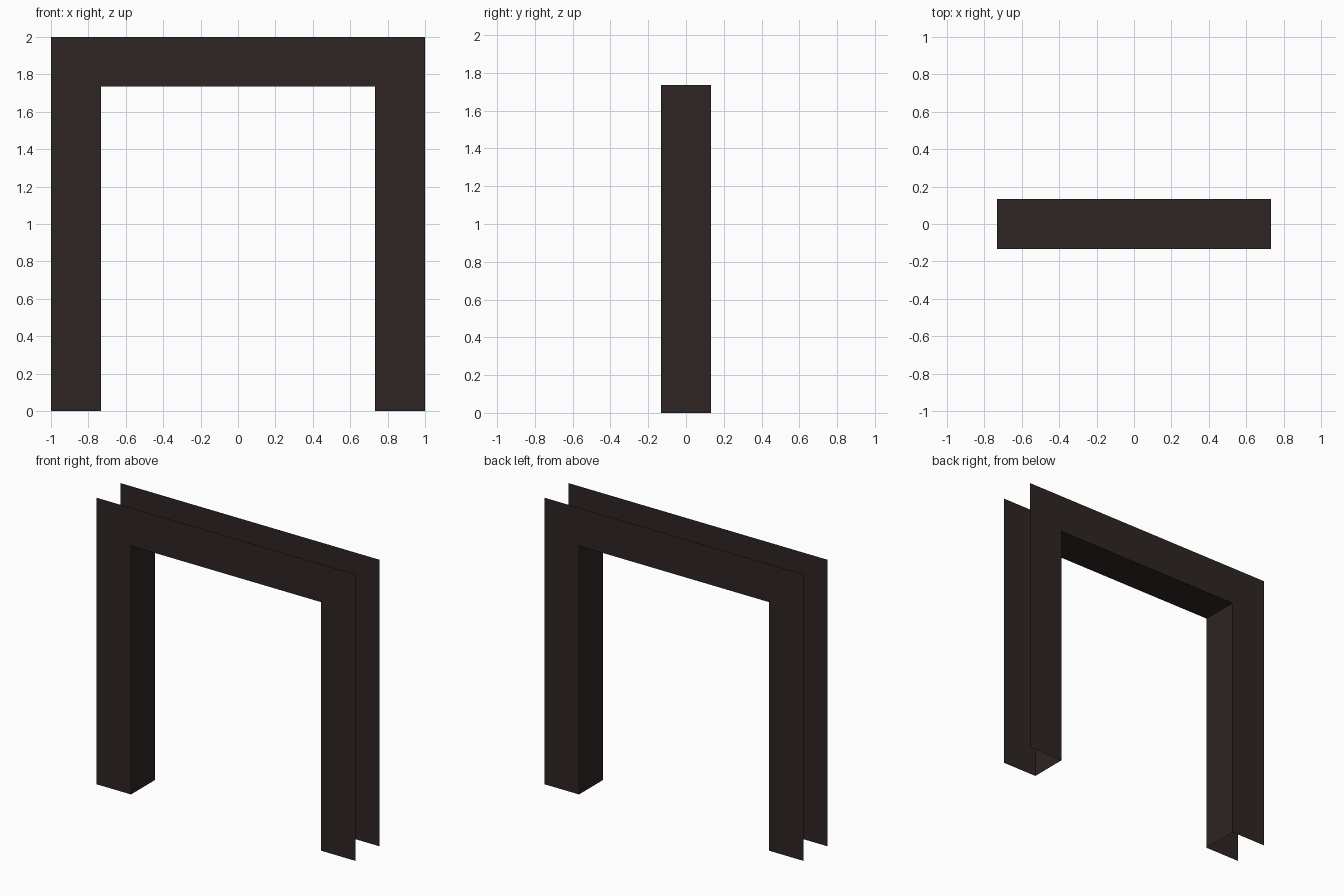
import bpy

if "Cube" in bpy.data.objects:
    bpy.data.objects.remove(bpy.data.objects["Cube"], do_unlink=True)

HALF_OPENING, OPENING_HEIGHT = 0.733, 1.735
HALF_WIDTH, HEIGHT = 1.0, 2.0
HALF_DEPTH = 0.133

# Dark stained wood
wood = bpy.data.materials.new("dark_brown_wood")
wood.use_nodes = True
colour = (0.027, 0.018, 0.017, 1)
wood.diffuse_color = colour
bsdf = next(n for n in wood.node_tree.nodes if n.type == "BSDF_PRINCIPLED")
bsdf.inputs["Base Color"].default_value = colour
bsdf.inputs["Roughness"].default_value = 0.7


def arch(half_width, height, y):
    """Path up one side of the doorway, across and down the other."""
    return [(-half_width, y, 0), (-half_width, y, height),
            (half_width, y, height), (half_width, y, 0)]


def strip(name, first, second):
    """Flat sheet bridging two matching paths, mitred at the corners."""
    n = len(first)
    faces = [(i, n + i, n + i + 1, i + 1) for i in range(n - 1)]
    mesh = bpy.data.meshes.new(name)
    mesh.from_pydata(first + second, [], faces)
    mesh.materials.append(wood)
    obj = bpy.data.objects.new(name, mesh)
    bpy.context.collection.objects.link(obj)
    return obj


inner_front = arch(HALF_OPENING, OPENING_HEIGHT, -HALF_DEPTH)
inner_back = arch(HALF_OPENING, OPENING_HEIGHT, HALF_DEPTH)
outer_front = arch(HALF_WIDTH, HEIGHT, -HALF_DEPTH)
outer_back = arch(HALF_WIDTH, HEIGHT, HALF_DEPTH)

# Casings on both wall faces, and the lining through the opening;
# the outer channel and the feet stay open
strip("front_casing", outer_front, inner_front)
strip("back_casing", inner_back, outer_back)
strip("jamb_lining", inner_front, inner_back)
